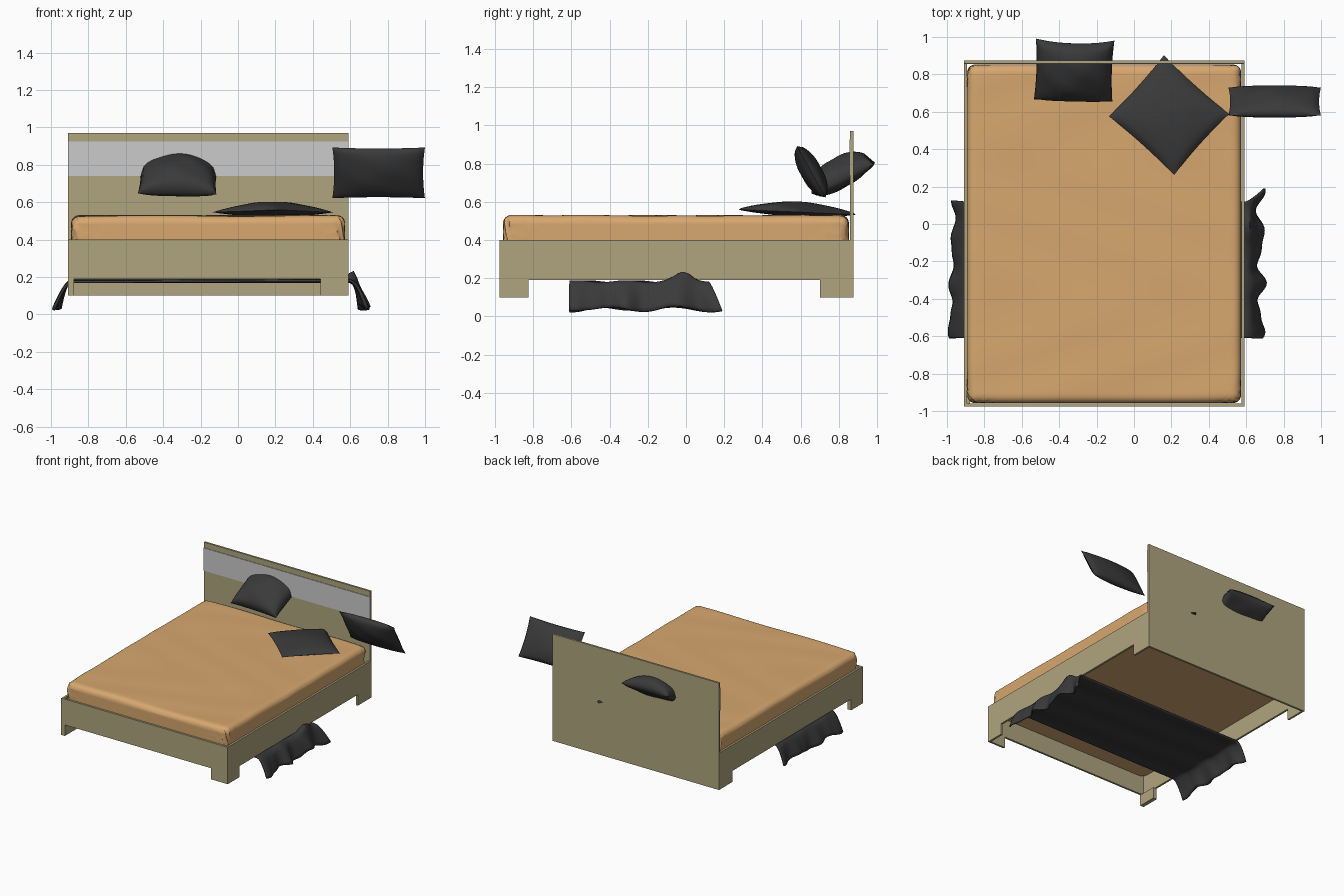
import bpy, bmesh, math
from mathutils import Matrix, Vector

if "Cube" in bpy.data.objects:
    bpy.data.objects.remove(bpy.data.objects["Cube"])


def material(name, rgb):
    m = bpy.data.materials.new(name)
    m.use_nodes = True
    m.diffuse_color = (*rgb, 1)
    bsdf = m.node_tree.nodes["Principled BSDF"]
    bsdf.inputs["Base Color"].default_value = (*rgb, 1)
    bsdf.inputs["Roughness"].default_value = 0.8
    return m


WOOD = material("pale wood", (0.43, 0.375, 0.21))
SHEET = material("tan sheet", (0.68, 0.39, 0.16))
BAND = material("grey band", (0.6, 0.6, 0.6))
CLOTH = material("charcoal cloth", (0.042, 0.042, 0.042))

# Bed frame extents
X0, X1, Y0, Y1 = -0.91, 0.59, -0.975, 0.875
FLOOR, RAIL, TOP, HEAD = 0.10, 0.19, 0.40, 0.97
T = 0.016


def finish(bm, name, mat, smooth=None):
    bmesh.ops.recalc_face_normals(bm, faces=bm.faces)
    me = bpy.data.meshes.new(name)
    bm.to_mesh(me)
    bm.free()
    me.materials.append(mat)
    ob = bpy.data.objects.new(name, me)
    bpy.context.collection.objects.link(ob)
    if smooth:
        bpy.ops.object.select_all(action="DESELECT")
        bpy.context.view_layer.objects.active = ob
        ob.select_set(True)
        bpy.ops.object.shade_smooth_by_angle(angle=math.radians(smooth))
    return ob


def box(name, lo, hi, mat):
    lo, hi = Vector(lo), Vector(hi)
    bm = bmesh.new()
    bmesh.ops.create_cube(bm, size=1, matrix=Matrix.Translation((lo + hi) / 2)
                          @ Matrix.Diagonal((*(hi - lo), 1)))
    return finish(bm, name, mat)


def board(name, profile, push, mat):
    """Extrude a flat outline along a vector."""
    bm = bmesh.new()
    face = bm.faces.new([bm.verts.new(p) for p in profile])
    ext = bmesh.ops.extrude_face_region(bm, geom=[face])["geom"]
    bmesh.ops.translate(bm, vec=push, verts=[v for v in ext if isinstance(v, bmesh.types.BMVert)])
    return finish(bm, name, mat)


# Side rails with a foot at each end
side = [(Y0, FLOOR), (-0.825, FLOOR), (-0.825, RAIL), (0.70, RAIL),
        (0.70, FLOOR), (Y1 - T, FLOOR), (Y1 - T, TOP), (Y0, TOP)]
for name, x in (("right_rail", X0), ("left_rail", X1 - T)):
    board(name, [(x, y, z) for y, z in side], (T, 0, 0), WOOD)

# Foot rail with one wide foot, the other end resting on the side rail
foot = [(X0 + T, RAIL), (0.44, RAIL), (0.44, FLOOR), (X1 - T, FLOOR),
        (X1 - T, TOP), (X0 + T, TOP)]
board("foot_rail", [(x, Y0, z) for x, z in foot], (0, T, 0), WOOD)
box("right_front_foot", (X0 + T, Y0, FLOOR), (X0 + 2 * T, Y0 + 0.15, RAIL), WOOD)

# Headboard with its grey band
box("headboard", (X0, Y1 - T, FLOOR), (X1, Y1, HEAD), WOOD)
box("headboard_band", (X0, Y1 - T - 0.004, 0.74), (X1, Y1 - T, 0.925), BAND)


# Mattress: rounded block with soft wrinkles and corner tucks
def mattress():
    lo, hi = Vector((-0.893, -0.958, 0.34)), Vector((0.573, 0.853, 0.528))
    mid, half, r = (lo + hi) / 2, (hi - lo) / 2, 0.045
    bm = bmesh.new()
    bmesh.ops.create_cube(bm, size=2)
    bmesh.ops.subdivide_edges(bm, edges=bm.edges, cuts=45, use_grid_fill=True)
    for v in bm.verts:
        # Crowd the grid lines towards the edges, then round them over
        p = Vector([math.sin(c * math.pi / 2) * h for c, h in zip(v.co, half)])
        core = Vector([max(-h + r, min(h - r, c)) for c, h in zip(p, half)])
        if p.z < 0:
            core.z = p.z
        d = p - core
        if d.length > 0:
            p = core + d.normalized() * r if p.z > 0 or d.length > r else p
        w = p + mid
        if w.z > 0.5:
            w.z += 0.003 * math.sin(7 * w.x + 3 * math.sin(4 * w.y)) * math.sin(9 * w.y)
        near = max(0, 1 - (half.x - abs(p.x)) / 0.2) * max(0, 1 - (half.y - abs(p.y)) / 0.2)
        if p.z > -half.z + 0.01:
            tuck = 0.008 * near * math.sin(70 * (w.x + w.y) + 25 * w.z)
            w.x -= math.copysign(abs(tuck), p.x)
            w.y -= math.copysign(abs(tuck), p.y)
        v.co = w
    finish(bm, "mattress", SHEET, 50)


mattress()


# Pillows: two bulged grids welded along the seam
def pillow(name, size, up, down, place, power=0.5, sag=0.0):
    bm = bmesh.new()
    for bulge in (up, -down):
        grid = bmesh.ops.create_grid(bm, x_segments=24, y_segments=24, size=1)["verts"]
        for v in grid:
            u, w = v.co.x, v.co.y
            puff = max(0, (1 - u * u) * (1 - w * w)) ** power
            crease = 1 + 0.05 * math.sin(5 * u + 2 * w) * math.sin(4 * w)
            v.co = (u * size[0] / 2 * (1 - 0.04 * (1 - w * w)),
                    w * size[1] / 2 * (1 - 0.04 * (1 - u * u)),
                    bulge * puff * crease - sag * u * u * (1 + w) / 2)
    bmesh.ops.remove_doubles(bm, verts=bm.verts, dist=0.0005)
    bmesh.ops.transform(bm, matrix=place, verts=bm.verts)
    finish(bm, name, CLOTH, 80)


def at(pos, axis, degrees):
    return Matrix.Translation(pos) @ Matrix.Rotation(math.radians(degrees), 4, axis)


pillow("leaning_pillow", (0.42, 0.36), 0.10, 0.06,
       at((-0.32, 0.815, 0.735), "X", 30) @ Matrix.Rotation(-0.03, 4, "Z"), 0.42, 0.03)
pillow("side_pillow", (0.495, 0.31), 0.055, 0.055, at((0.752, 0.655, 0.757), "X", 119))
pillow("flat_pillow", (0.47, 0.44), 0.055, 0.025,
       at((0.187, 0.582, 0.546), "X", -2.5) @ Matrix.Rotation(math.radians(-42), 4, "Z"))


# Throw blanket: strip beneath the bed with both ends hanging in folds
def blanket():
    nu, nv = 90, 60
    left, right, drop = -0.89, 0.60, 0.16
    run = right - left + 2 * drop
    bm = bmesh.new()
    rows = []
    for i in range(nu + 1):
        s = left - drop + run * i / nu
        over = max(left - s, s - right, 0) / drop
        row = []
        for j in range(nv + 1):
            k = j / nv
            wave = math.sin(20 * k) + 0.5 * math.sin(33 * k + 1)
            y = -0.61 + 0.73 * k
            z = 0.178 + 0.005 * math.sin(18 * k + s) - 0.14 * over ** 1.3
            if s < left:
                x = left - 0.07 * over ** 0.7 - 0.02 * over * (wave * 0.5 + 1 - k)
                y += 0.01 * over * math.sin(15 * k)
            elif s > right:
                x = right + 0.075 * over ** 0.7 + 0.02 * over * wave
                y += 0.07 * over * k ** 3
            else:
                x = s
            # Raised fold by the outer left edge
            z += 0.055 * math.exp(-((y + 0.01) / 0.07) ** 2 - ((x - 0.615) / 0.025) ** 2)
            z -= 0.012 * over * math.sin(14 * k + 1)
            row.append(bm.verts.new((x, y, z)))
        rows.append(row)
    for a, b in zip(rows, rows[1:]):
        for j in range(nv):
            bm.faces.new((a[j], b[j], b[j + 1], a[j + 1]))
    ob = finish(bm, "throw_blanket", CLOTH, 80)
    mod = ob.modifiers.new("thickness", "SOLIDIFY")
    mod.thickness = 0.012
    mod.offset = 0


blanket()
